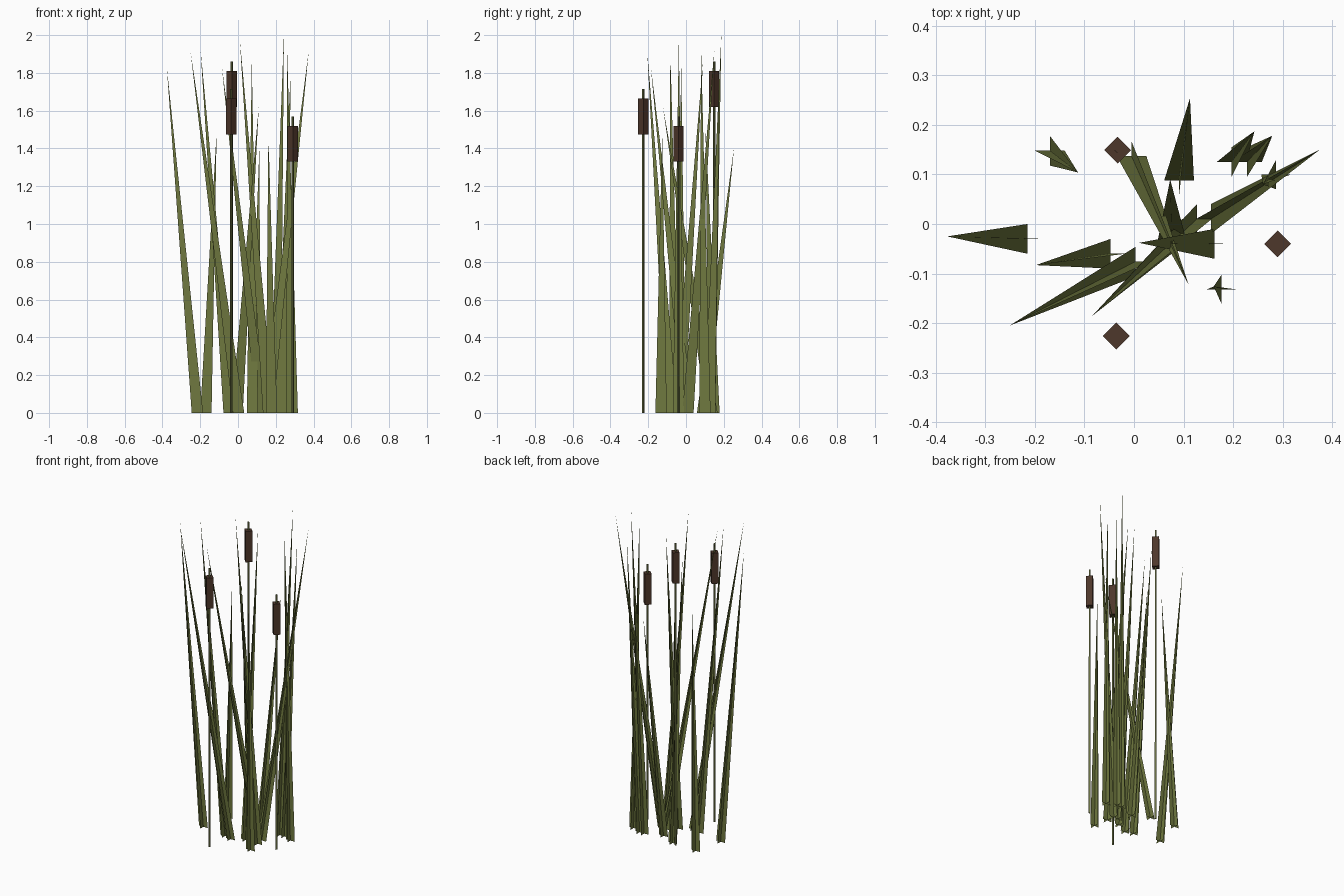
import bpy, bmesh, math
from mathutils import Vector

if "Cube" in bpy.data.objects:
    bpy.data.objects.remove(bpy.data.objects["Cube"])


def material(name, col):
    m = bpy.data.materials.new(name)
    m.diffuse_color = (*col, 1)
    m.use_nodes = True
    m.node_tree.nodes["Principled BSDF"].inputs["Base Color"].default_value = m.diffuse_color
    return m


leaf = material("leaf_green", (0.16, 0.19, 0.05))
stem = material("stem_green", (0.13, 0.15, 0.05))
brown = material("seed_brown", (0.075, 0.038, 0.024))


def finish(name, bm, mat):
    me = bpy.data.meshes.new(name)
    bm.to_mesh(me)
    bm.free()
    me.materials.append(mat)
    ob = bpy.data.objects.new(name, me)
    bpy.context.collection.objects.link(ob)
    return ob


# Leaf blade: two crossed triangles meeting at a leaning tip
def blade(i, bx, by, tx, ty, tz, half=0.03):
    bm = bmesh.new()
    tip = Vector((tx, ty, tz))
    for d in (Vector((half, 0, 0)), Vector((0, half, 0))):
        base = Vector((bx, by, 0))
        bm.faces.new([bm.verts.new(p) for p in (base - d, base + d, tip)])
    finish(f"leaf_blade_{i}", bm, leaf)


# Four-sided column, corners on the axes
def column(name, x, y, z0, z1, r0, r1, caps, mat):
    bm = bmesh.new()
    bmesh.ops.create_cone(bm, cap_ends=caps, segments=4, radius1=r0, radius2=r1, depth=z1 - z0)
    # put corners exactly on x and y axes
    v = bm.verts[:][0].co
    a = -math.atan2(v.y, v.x)
    for w in bm.verts:
        cx, cy = w.co.x, w.co.y
        w.co.x = cx * math.cos(a) - cy * math.sin(a) + x
        w.co.y = cx * math.sin(a) + cy * math.cos(a) + y
        w.co.z += (z0 + z1) / 2
    finish(name, bm, mat)


# Leaves: base x, base y, tip x, tip y, tip height
blades = [
    (-0.215, -0.03, -0.377, -0.025, 1.83),
    (-0.17, 0.148, -0.113, 0.104, 1.49),
    (-0.047, -0.06, -0.198, -0.083, 1.92),
    (0.003, -0.076, -0.251, -0.205, 1.91),
    (0.127, 0.01, -0.085, -0.186, 1.83),
    (0.155, 0.01, 0.375, 0.15, 1.92),
    (0.091, 0.088, 0.113, 0.254, 1.40),
    (-0.005, 0.137, 0.11, -0.122, 1.62),
    (0.162, -0.04, 0.01, -0.038, 1.97),
    (0.077, -0.038, 0.073, 0.09, 1.86),
    (0.177, -0.132, 0.161, -0.126, 1.47),
    (0.197, 0.125, 0.243, 0.187, 2.00),
    (0.228, 0.125, 0.279, 0.178, 1.81),
    (0.287, 0.10, 0.26, 0.08, 1.92),
]
for i, b in enumerate(blades):
    blade(i + 1, *b)

# Cattails: thin stalk with a brown seed head near the top
for i, (x, y, top) in enumerate([(-0.033, 0.149, 1.86), (-0.036, -0.226, 1.715), (0.29, -0.04, 1.57)]):
    column(f"stalk_{i + 1}", x, y, 0, top, 0.007, 0.006, False, stem)
    column(f"seed_head_{i + 1}", x, y, top - 0.24, top - 0.05, 0.027, 0.027, True, brown)
